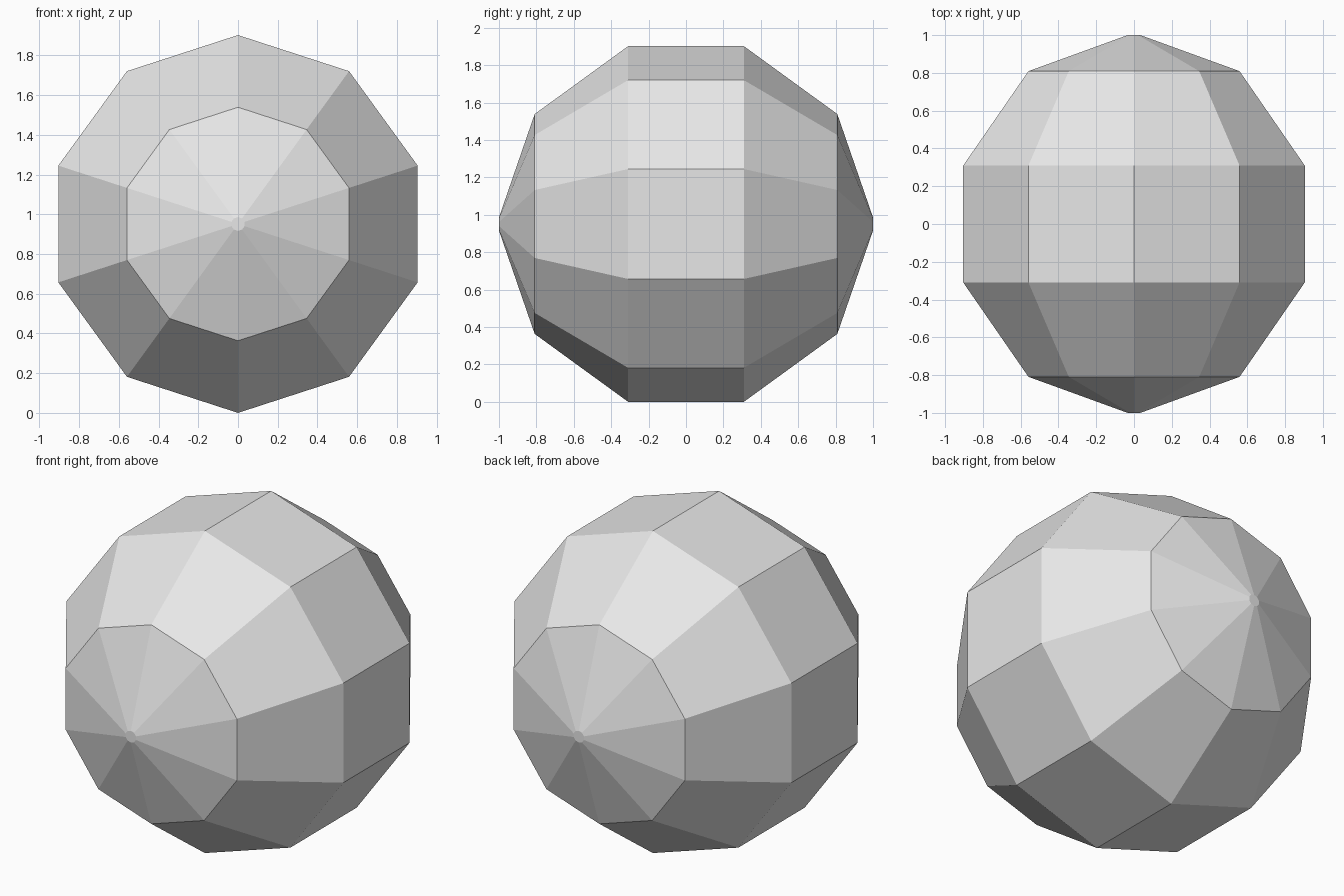
import bpy, bmesh, math

if "Cube" in bpy.data.objects:
    bpy.data.objects.remove(bpy.data.objects["Cube"], do_unlink=True)

SIDES = 10
CENTRE_Z = math.sin(math.radians(72))

# Single light grey material
grey = bpy.data.materials.new("light_grey")
grey.use_nodes = True
colour = (0.8, 0.8, 0.8, 1)
grey.diffuse_color = colour
grey.node_tree.nodes["Principled BSDF"].inputs["Base Color"].default_value = colour

# Profile along the y axis: small flat tips, then rings on a unit circle
profile = [(-1, 0.035)]
profile += [(-math.cos(math.radians(a)), math.sin(math.radians(a))) for a in (36, 72, 108, 144)]
profile += [(1, 0.035)]

# Faceted ball: rings of ten corners joined by flat quads
bm = bmesh.new()
rings = []
for y, radius in profile:
    ring = []
    for i in range(SIDES):
        a = math.tau * i / SIDES
        ring.append(bm.verts.new((radius * math.sin(a), y, CENTRE_Z + radius * math.cos(a))))
    rings.append(ring)
for near, far in zip(rings, rings[1:]):
    for i in range(SIDES):
        j = (i + 1) % SIDES
        bm.faces.new((near[i], near[j], far[j], far[i]))

# Flat tip caps
bm.faces.new(rings[0])
bm.faces.new(rings[-1])
bmesh.ops.recalc_face_normals(bm, faces=bm.faces)

mesh = bpy.data.meshes.new("faceted_ball")
bm.to_mesh(mesh)
bm.free()
mesh.materials.append(grey)
ball = bpy.data.objects.new("faceted_ball", mesh)
bpy.context.collection.objects.link(ball)
